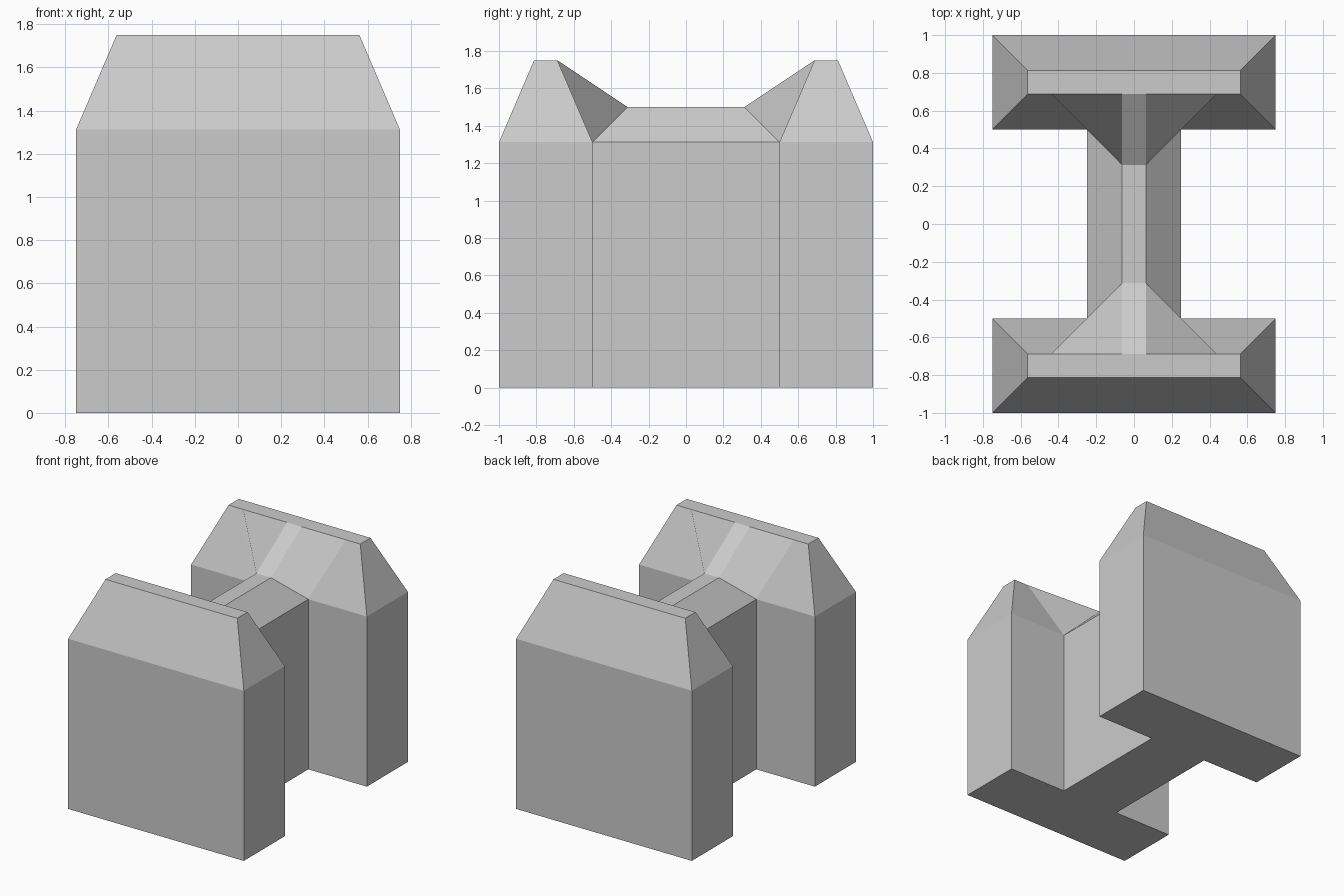
import bpy

cube = bpy.data.objects.get("Cube")
if cube:
    bpy.data.objects.remove(cube, do_unlink=True)

grey = bpy.data.materials.new("plain grey")
grey.use_nodes = True
grey.diffuse_color = (0.6, 0.6, 0.6, 1)
grey.node_tree.nodes["Principled BSDF"].inputs["Base Color"].default_value = (0.6, 0.6, 0.6, 1)

HALF_X, INNER, WEB = 0.75, 0.5, 0.25      # block half width, inner face, web half width
EAVE, RIDGE, TOP = 1.3125, 1.5, 1.75      # heights
BEVEL = 0.1875                            # inset of every slope


def make(name, verts, faces):
    mesh = bpy.data.meshes.new(name)
    mesh.from_pydata(verts, [], faces)
    mesh.materials.append(grey)
    obj = bpy.data.objects.new(name, mesh)
    bpy.context.collection.objects.link(obj)
    return obj


def ring(x, y0, y1, z):
    return [(-x, y0, z), (x, y0, z), (x, y1, z), (-x, y1, z)]


def sides(low):
    return [(low + i, low + (i + 1) % 4, low + 4 + (i + 1) % 4, low + 4 + i) for i in range(4)]


# Web between the blocks, open where it meets them
make("web",
     ring(WEB, -INNER, INNER, 0) + ring(WEB, -INNER, INNER, EAVE)
     + ring(WEB - BEVEL, -INNER, INNER, RIDGE),
     [(3, 2, 1, 0), (8, 9, 10, 11)] + [f for f in sides(0) + sides(4) if sides(0).count(f) + 1 and
      (f[0] % 4) in (1, 3)])

for s, end in ((-1, "front"), (1, "back")):
    # Block with a sloped cap
    lo, hi = sorted((s * INNER, s))
    make(end + "_block",
         ring(HALF_X, lo, hi, 0) + ring(HALF_X, lo, hi, EAVE)
         + ring(HALF_X - BEVEL, lo + BEVEL, hi - BEVEL, TOP),
         [(3, 2, 1, 0), (8, 9, 10, 11)] + sides(0) + sides(4))

    # Flared fillet rising from the web ridge to the cap
    near, far = s * (INNER - BEVEL), s * (INNER + BEVEL)
    r = WEB - BEVEL
    half = [(r, near, RIDGE), (WEB, s * INNER, EAVE), (WEB + BEVEL, far, TOP), (r, far, TOP)]
    verts = half + [(-x, y, z) for x, y, z in half]
    faces = [(0, 1, 2, 3), (4, 7, 6, 5), (0, 3, 7, 4)]
    if s < 0:
        faces = [(f[0],) + f[:0:-1] for f in faces]
    make(end + "_fillet", verts, faces)
